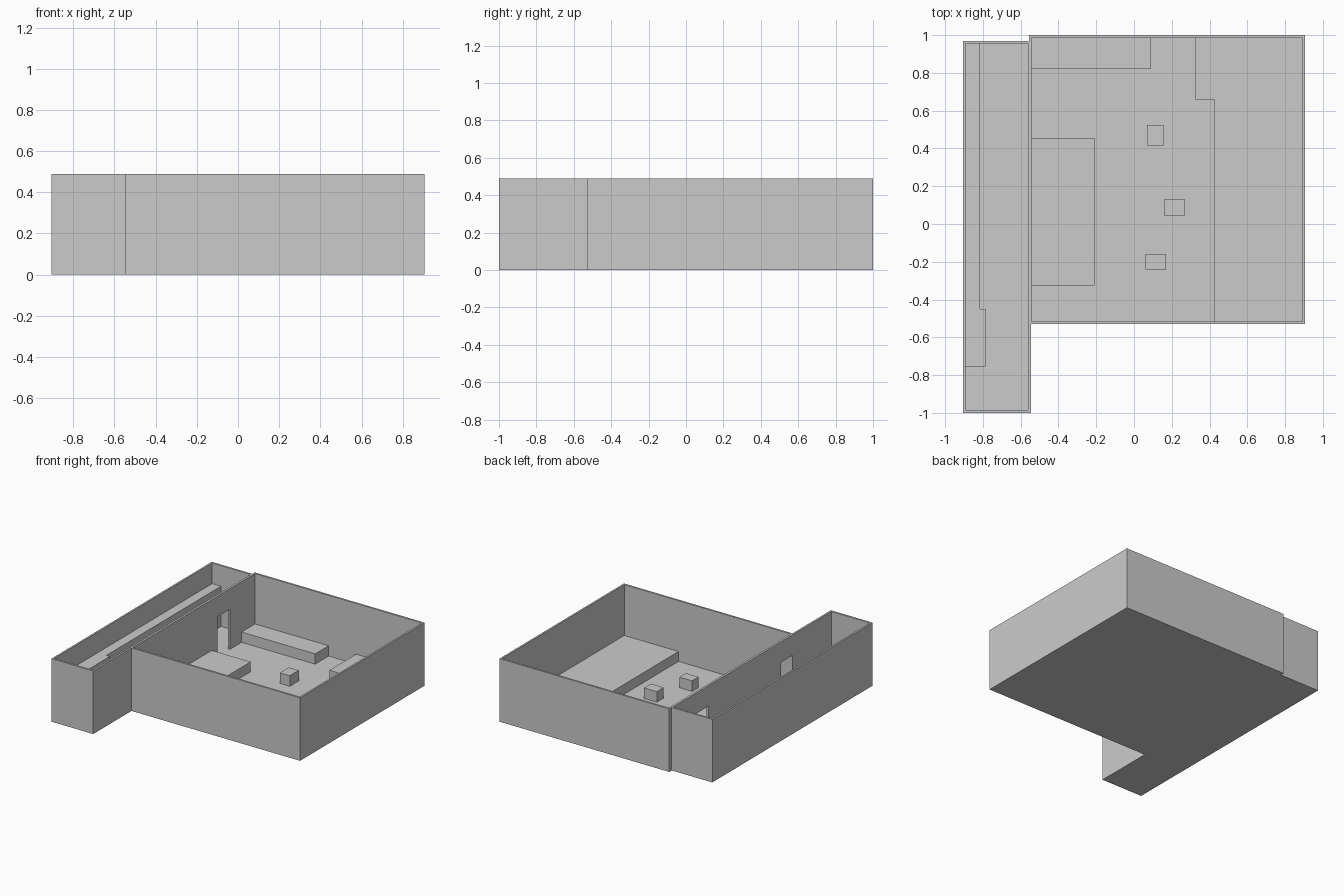
import bpy
import bmesh

if "Cube" in bpy.data.objects:
    bpy.data.objects.remove(bpy.data.objects["Cube"])

FLOOR, WALL_TOP = 0.018, 0.49
DOOR_TOP = 0.33


def prism(name, outline, z0, z1):
    """Extrude a flat footprint from z0 up to z1."""
    bm = bmesh.new()
    face = bm.faces.new([bm.verts.new((x, y, z0)) for x, y in outline])
    top = bmesh.ops.extrude_face_region(bm, geom=[face])["geom"]
    verts = [v for v in top if isinstance(v, bmesh.types.BMVert)]
    bmesh.ops.translate(bm, verts=verts, vec=(0, 0, z1 - z0))
    bmesh.ops.recalc_face_normals(bm, faces=bm.faces)
    mesh = bpy.data.meshes.new(name)
    bm.to_mesh(mesh)
    bm.free()
    obj = bpy.data.objects.new(name, mesh)
    bpy.context.collection.objects.link(obj)
    return obj


def box(name, x0, x1, y0, y1, z0, z1):
    return prism(name, [(x0, y0), (x1, y0), (x1, y1), (x0, y1)], z0, z1)


def combine(target, helper, operation):
    """Apply a boolean and discard the helper."""
    helper.hide_render = True
    mod = target.modifiers.new(operation.lower(), 'BOOLEAN')
    mod.operation = operation
    mod.solver = 'EXACT'
    mod.object = helper
    bpy.context.view_layer.objects.active = target
    bpy.ops.object.modifier_apply(modifier=mod.name)
    bpy.data.objects.remove(helper)


# Shell: corridor and main room joined, then hollowed out from above
shell = box("room_shell", -0.905, -0.545, -1.0, 0.97, 0, WALL_TOP)
combine(shell, box("main_block", -0.556, 0.905, -0.53, 1.0, 0, WALL_TOP), 'UNION')
for area in [(-0.891, -0.56, -0.985, 0.955), (-0.543, 0.891, -0.515, 0.985)]:
    combine(shell, box("hollow", *area, FLOOR, 0.6), 'DIFFERENCE')

# Two doorways through the shared wall
for y0, y1 in [(0.525, 0.675), (-0.51, -0.37)]:
    combine(shell, box("doorway", -0.58, -0.52, y0, y1, FLOOR, DOOR_TOP), 'DIFFERENCE')

# Tall cabinets along the corridor, with a deeper section near the front
prism("corridor_cabinets",
      [(-0.891, -0.755), (-0.785, -0.755), (-0.785, -0.45),
       (-0.815, -0.45), (-0.815, 0.955), (-0.891, 0.955)], FLOOR, DOOR_TOP)

# Low furniture in the main room
box("back_counter", -0.543, 0.09, 0.82, 0.985, FLOOR, 0.098)
box("left_platform", -0.543, -0.21, -0.325, 0.455, FLOOR, 0.095)
prism("right_platform",
      [(0.425, -0.515), (0.891, -0.515), (0.891, 0.985),
       (0.325, 0.985), (0.325, 0.66), (0.425, 0.66)], FLOOR, 0.095)

# Small loose stools
stools = [(0.07, 0.155, 0.415, 0.525), (0.16, 0.27, 0.045, 0.13), (0.06, 0.17, -0.24, -0.16)]
for i, area in enumerate(stools, 1):
    box(f"stool_{i}", *area, FLOOR, 0.1)
